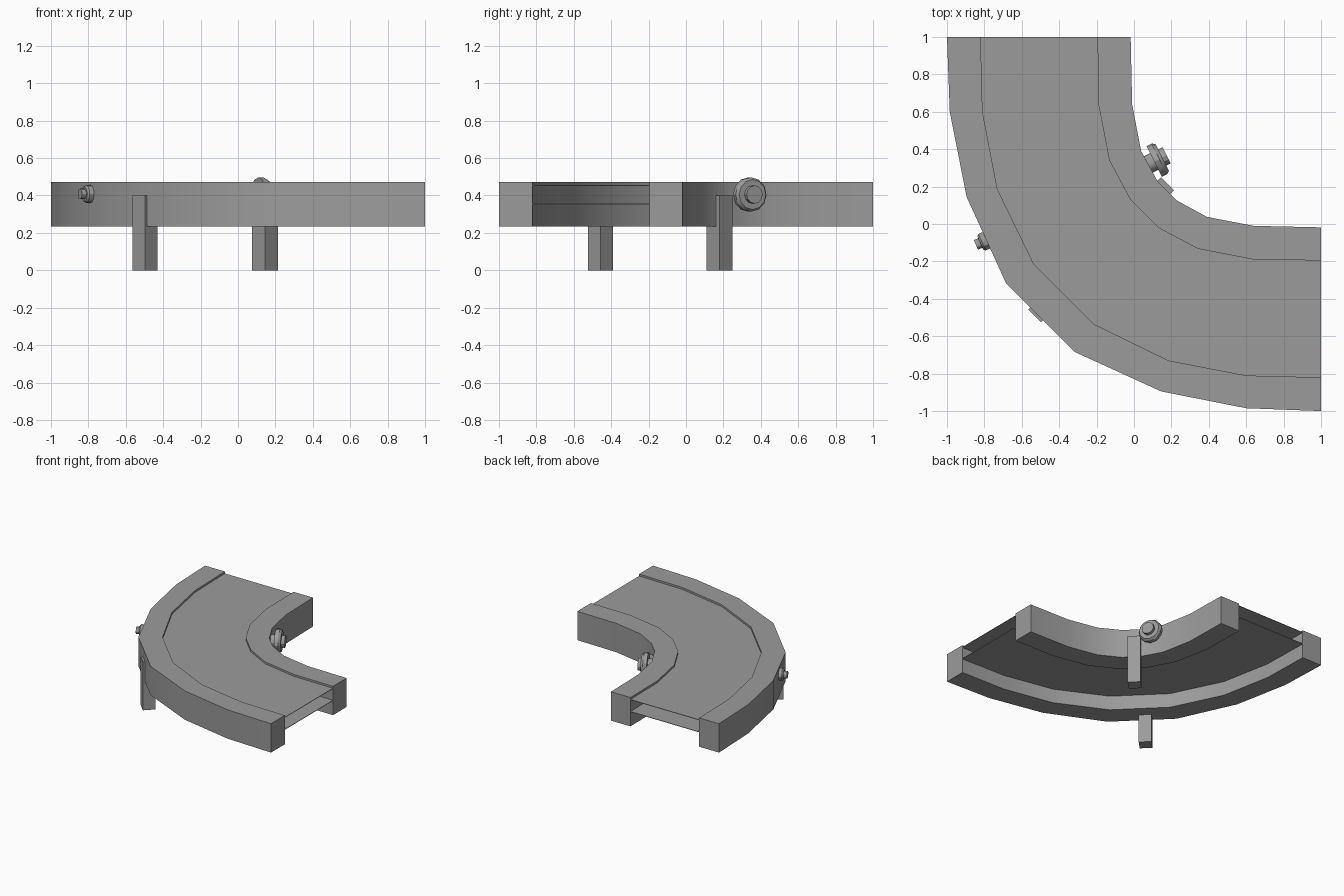
import bpy, bmesh
from math import radians, atan2
from mathutils import Matrix, Vector

if "Cube" in bpy.data.objects:
    bpy.data.objects.remove(bpy.data.objects["Cube"])

grey = bpy.data.materials.new("machine grey")
grey.use_nodes = True
colour = (0.33, 0.33, 0.33, 1)
grey.diffuse_color = colour
grey.node_tree.nodes["Principled BSDF"].inputs["Base Color"].default_value = colour


def finish(name, bm):
    bmesh.ops.recalc_face_normals(bm, faces=bm.faces)
    mesh = bpy.data.meshes.new(name)
    bm.to_mesh(mesh)
    bm.free()
    mesh.materials.append(grey)
    obj = bpy.data.objects.new(name, mesh)
    bpy.context.collection.objects.link(obj)
    bpy.ops.object.select_all(action="DESELECT")
    obj.select_set(True)
    bpy.context.view_layer.objects.active = obj
    bpy.ops.object.shade_smooth_by_angle(angle=radians(30))
    return obj


def bend(half):
    """Complete a quarter turn by mirroring half of it across the diagonal."""
    return half + [(y, x) for x, y in reversed(half)]


# Plan curves of the bend, from the back end to the diagonal
outer_edge = bend([(-1, 1), (-.985, .6), (-.895, .145), (-.685, -.315)])
outer_lip = bend([(-.82, 1), (-.81, .6), (-.73, .185), (-.535, -.215)])
inner_lip = bend([(-.195, 1), (-.19, .64), (-.132, .34), (-.02, .13)])
inner_edge = bend([(-.018, 1), (-.01, .64), (.038, .39), (.128, .225)])


def strip(name, a, b, z, height=0):
    """Surface between two plan curves, raised into a solid if given a height."""
    bm = bmesh.new()
    va = [bm.verts.new((x, y, z)) for x, y in a]
    vb = [bm.verts.new((x, y, z)) for x, y in b]
    for i in range(len(a) - 1):
        bm.faces.new((va[i], va[i + 1], vb[i + 1], vb[i]))
    if height:
        top = bmesh.ops.extrude_face_region(bm, geom=bm.faces[:])["geom"]
        bmesh.ops.translate(bm, vec=(0, 0, height),
                            verts=[v for v in top if isinstance(v, bmesh.types.BMVert)])
    return finish(name, bm)


# Side rails and the two runs of the belt
strip("outer_rail", outer_edge, outer_lip, .235, .237)
strip("inner_rail", inner_edge, inner_lip, .235, .237)
strip("belt_top", outer_lip, inner_lip, .452, .004)
strip("belt_return", outer_lip, inner_lip, .353, .004)


# Square legs turned to face the diagonal
def leg(name, x, y, side):
    bm = bmesh.new()
    bmesh.ops.create_cube(bm, size=1, matrix=Matrix.Translation((x, y, .2))
                          @ Matrix.Rotation(radians(45), 4, "Z")
                          @ Matrix.Diagonal((side, side, .4, 1)))
    finish(name, bm)


leg("outer_leg", -.497, -.457, .096)
leg("inner_leg", .145, .18, .098)


# Knobs: stacked cylinders along a horizontal axis leaving the rail
def knob(name, centre, direction, sections):
    bm = bmesh.new()
    turn = Matrix.Rotation(atan2(direction[1], direction[0]), 4, "Z")
    tip = turn @ Matrix.Rotation(radians(90), 4, "Y")
    for start, end, r1, r2 in sections:
        middle = turn @ Vector(((start + end) / 2, 0, 0)) + Vector(centre)
        bmesh.ops.create_cone(bm, cap_ends=True, segments=12, radius1=r1, radius2=r2,
                              depth=end - start, matrix=Matrix.Translation(middle) @ tip)
    finish(name, bm)


knob("drive_wheel", (.13, .345, .405), (.894, .447),
     [(-.08, -.02, .05, .05), (-.024, .006, .092, .092),
      (.006, .024, .092, .08), (.02, .05, .048, .048)])
knob("adjuster_knob", (-.805, -.094, .408), (-.914, -.406),
     [(-.03, .008, .048, .048), (.008, .018, .048, .04), (.016, .044, .028, .028)])
